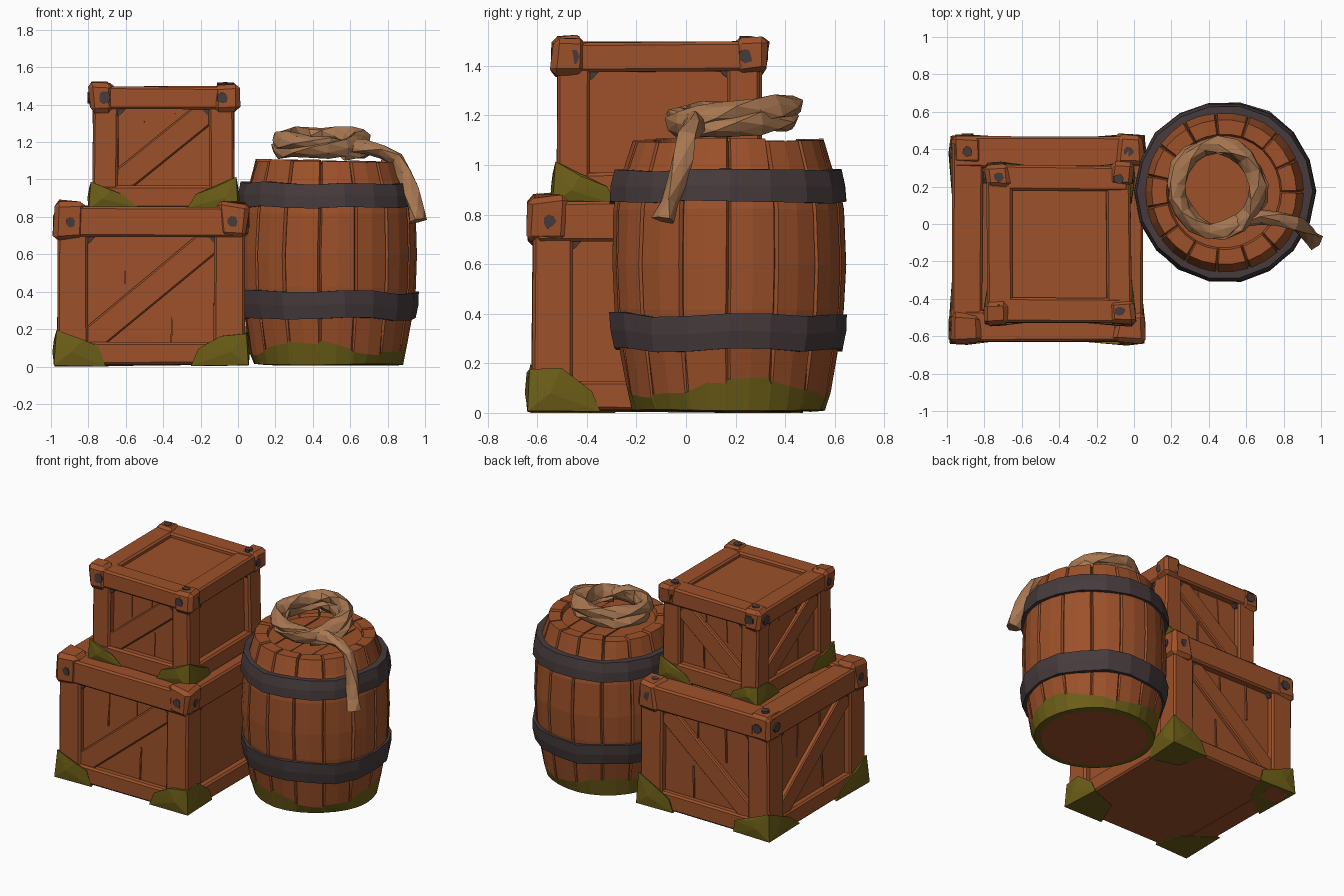
import bpy, bmesh, math, random
from mathutils import Vector, noise

if "Cube" in bpy.data.objects:
    bpy.data.objects.remove(bpy.data.objects["Cube"])

random.seed(4)

def material(name, rgb):
    m = bpy.data.materials.new(name)
    m.diffuse_color = (*rgb, 1)
    m.use_nodes = True
    m.node_tree.nodes["Principled BSDF"].inputs["Base Color"].default_value = m.diffuse_color
    return m

WOOD = material("brown_wood", (0.335, 0.082, 0.023))
IRON = material("grey_iron", (0.062, 0.043, 0.046))
MOSS = material("green_moss", (0.15, 0.112, 0.009))
ROPE = material("tan_rope", (0.39, 0.185, 0.083))

def finish(name, bm, mats, wobble=0.012, freq=2.5):
    """Turn a bmesh into a flat shaded object with a hand-made wobble."""
    bmesh.ops.recalc_face_normals(bm, faces=bm.faces)
    for v in bm.verts:
        v.co += noise.noise_vector(v.co * freq) * wobble
        v.co.z = max(v.co.z, 0)
    me = bpy.data.meshes.new(name)
    bm.to_mesh(me)
    bm.free()
    for m in mats:
        me.materials.append(m)
    ob = bpy.data.objects.new(name, me)
    bpy.context.collection.objects.link(ob)
    return ob

def merge(bm, piece, bevel):
    if bevel:
        bmesh.ops.bevel(piece, geom=piece.edges[:], offset=bevel, segments=1, affect='EDGES')
    tmp = bpy.data.meshes.new("tmp")
    piece.to_mesh(tmp)
    piece.free()
    bm.from_mesh(tmp)
    bpy.data.meshes.remove(tmp)

def box(bm, lo, hi, bevel=0.012):
    p = bmesh.new()
    bmesh.ops.create_cube(p, size=1)
    for v in p.verts:
        v.co = Vector([lo[i] + (v.co[i] + 0.5) * (hi[i] - lo[i]) for i in range(3)])
    merge(bm, p, bevel)

def prism(bm, place, pts, d0, d1, bevel=0):
    """Extrude a (u, z) outline from depth d0 to d1 on a crate side."""
    p = bmesh.new()
    a = [p.verts.new(place(u, d0, z)) for u, z in pts]
    b = [p.verts.new(place(u, d1, z)) for u, z in pts]
    p.faces.new(a)
    p.faces.new(b[::-1])
    for i in range(len(pts)):
        j = (i + 1) % len(pts)
        p.faces.new((a[i], b[i], b[j], a[j]))
    bmesh.ops.recalc_face_normals(p, faces=p.faces)
    merge(bm, p, bevel)

def blot(u, z, r):
    """Irregular seven sided outline for a worn nail head."""
    return [(u + q * math.cos(i * math.tau / 7), z + q * math.sin(i * math.tau / 7))
            for i in range(7) for q in (r * random.uniform(0.8, 1.15),)]

def crate(name, x0, x1, y0, y1, z0, z1, w, bh, moss):
    t = 0.045
    # recessed panels
    bm = bmesh.new()
    box(bm, (x0 + t, y0 + t, z0), (x1 - t, y1 - t, z1 - 0.03), 0)
    finish(name + "_panels", bm, [WOOD])
    # corner posts and chunky top corners
    posts, beams, corners = bmesh.new(), bmesh.new(), bmesh.new()
    c, o = w * 0.95, 0.018
    for sx in (0, 1):
        for sy in (0, 1):
            ax = x1 - w if sx else x0
            ay = y1 - w if sy else y0
            box(posts, (ax, ay, z0), (ax + w, ay + w, z1 - 0.02))
            bx = x1 - c + o if sx else x0 - o
            by = y1 - c + o if sy else y0 - o
            box(corners, (bx, by, z1 - bh - 0.01), (bx + c, by + c, z1 + 0.016), 0.024)
    # top and bottom rails
    for lo, hi, g in ((z1 - bh, z1, 0.01), (z0, z0 + 0.12, 0)):
        for a in (y0 - g, y1 + g - w):
            box(beams, (x0, a, lo), (x1, a + w, hi))
        for a in (x0 - g, x1 + g - w):
            box(beams, (a, y0 + 0.02, lo), (a + w, y1 - 0.02, hi))
    finish(name + "_posts", posts, [WOOD])
    finish(name + "_corner_blocks", corners, [WOOD], 0.024, 6)
    finish(name + "_rails", beams, [WOOD])
    # side details: braces, plank seams, nails and small inner corner brackets
    sides = {"front": (lambda u, d, z: (u, y0 - d, z), x0, x1),
             "back": (lambda u, d, z: (u, y1 + d, z), x0, x1),
             "left": (lambda u, d, z: (x0 - d, u, z), y1, y0),
             "right": (lambda u, d, z: (x1 + d, u, z), y0, y1)}
    braces, nails, seams = bmesh.new(), bmesh.new(), bmesh.new()
    for side, (place, ua, ub) in sides.items():
        s = 1 if ub > ua else -1
        a, b = ua + s * (w - 0.01), ub - s * (w - 0.01)
        za, zb, k = z0 + 0.11, z1 - bh + 0.01, 0.095
        if side != "right":
            prism(braces, place, [(a, za), (a + s * k, za), (b, zb - k), (b, zb),
                                  (b - s * k, zb), (a, za + k)], -t - 0.02, -0.015, 0.008)
            for f, lo, hi in ((0.3, 0.55, 1), (0.62, 0.75, 1), (0.66, 0.02, 0.4)):
                u, h = a + (b - a) * f, zb - za
                prism(seams, place, [(u - 0.005, za + h * lo), (u + 0.003, za + h * lo),
                                     (u + 0.006, za + h * hi), (u - 0.004, za + h * hi)], -t - 0.01, -t + 0.005)
        for u in (ua + s * w * 0.42, ub - s * w * 0.42):
            prism(nails, place, blot(u, z1 - bh * 0.48, random.uniform(0.028, 0.034)), 0, 0.025)
        for u, q in ((a, s), (b, -s)):
            prism(nails, place, [(u, zb), (u + q * 0.05, zb), (u + q * 0.02, zb - 0.035), (u, zb - 0.045)], -t, -0.012)
    # nails on the lid corners
    lid = lambda u, d, v: (u, v, z1 + d)
    for x in (x0 + w * .42, x1 - w * .42):
        for y in (y0 + w * .42, y1 - w * .42):
            prism(nails, lid, blot(x, y, 0.028), 0, 0.022)
    finish(name + "_braces", braces, [WOOD])
    finish(name + "_nails", nails, [IRON])
    finish(name + "_seams", seams, [WOOD])
    # moss lumps on the bottom corners
    bm = bmesh.new()
    for x, sx in ((x0, 1), (x1, -1)):
        for y, sy in ((y0, 1), (y1, -1)):
            p = bmesh.new()
            R = lambda: random.uniform(0.85, 1.15) * moss
            o = -0.018
            pts = [(o, o, 0), (o + .01, o + .01, R() * .8), (R() * .5, o, R() * .6), (o, R() * .5, R() * .65),
                   (R(), o + .01, R() * .4), (o + .01, R(), R() * .4), (R() * 1.2, o + .014, 0),
                   (o + .014, R() * 1.2, 0), (moss * .8, moss * .8, 0), (moss * .3, moss * .3, moss * .5),
                   (moss * .3, o - .008, moss * .3), (o - .008, moss * .3, moss * .3)]
            for q in pts:
                p.verts.new((x + sx * q[0], y + sy * q[1], z0 - 0.004 + q[2]))
            bmesh.ops.convex_hull(p, input=p.verts[:])
            loose = [v for v in p.verts if not v.link_faces]
            bmesh.ops.delete(p, geom=loose, context='VERTS')
            merge(bm, p, 0)
    finish(name + "_moss", bm, [MOSS])

crate("lower_crate", -0.963, 0.036, -0.62, 0.458, 0.006, 0.86, 0.165, 0.165, 0.245)
crate("upper_crate", -0.775, -0.022, -0.522, 0.305, 0.855, 1.495, 0.135, 0.12, 0.185)

CX, CY = 0.483, 0.172

def lathe(bm, rings, n, closed=False):
    """rings: functions of the column index giving (radius, z, angle)."""
    rows = []
    for f in rings:
        row = []
        for i in range(n):
            r, z, a = f(i)
            row.append(bm.verts.new((CX + r * math.cos(a), CY + r * math.sin(a), z)))
        rows.append(row)
    pairs = list(zip(rows, rows[1:])) + ([(rows[-1], rows[0])] if closed else [])
    for k, (lo, hi) in enumerate(pairs):
        for i in range(n):
            j = (i + 1) % n
            bm.faces.new((lo[i], lo[j], hi[j], hi[i])).material_index = k
    return rows

# barrel staves: four columns each, the first one being the groove
STAVES = 15
offs = (0, 0.05, 0.5, 0.95)
lift = [random.uniform(-0.008, 0.008) for _ in range(STAVES)]
profile = [(0.35, 0.008), (0.395, 0.012), (0.418, 0.1), (0.45, 0.28), (0.468, 0.42), (0.474, 0.6),
           (0.464, 0.82), (0.445, 0.93), (0.42, 0.99), (0.388, 1.1), (0.31, 1.1), (0.3, 1.075)]
def ring(k, r, z):
    def f(i):
        st, col = divmod(i, 4)
        a = (st + offs[col]) * math.tau / STAVES
        rr, zz = r, z
        if k == 2:
            zz += 0.035 * math.sin(3 * a + 1) + random.uniform(-0.012, 0.012)
        if 3 <= k <= 9 and col == 0:
            rr -= 0.015
        if k in (9, 10):
            zz += lift[st] - (0.02 if col == 0 else 0)
        return rr, zz, a
    return f
bm = bmesh.new()
rows = lathe(bm, [ring(k, r, z) for k, (r, z) in enumerate(profile)], STAVES * 4)
for f in bm.faces:
    f.material_index = 1 if f.material_index < 2 else 0   # mossy foot
bm.faces.new(rows[0][::-1]).material_index = 0
bm.faces.new(rows[-1]).material_index = 0
finish("barrel_staves", bm, [WOOD, MOSS], 0.008)

# lid plank seams
bm = bmesh.new()
for x in (-0.14, 0, 0.14):
    h = math.sqrt(0.28 ** 2 - x * x)
    box(bm, (CX + x - .003, CY - h, 1.06), (CX + x + .003, CY + h, 1.08), 0)
finish("barrel_lid_seams", bm, [WOOD], 0.008)

# iron hoops
for name, z0, z1, ra, rb in (("lower_hoop", 0.255, 0.4, 0.468, 0.486), ("upper_hoop", 0.85, 0.98, 0.482, 0.464)):
    bm = bmesh.new()
    n = 18
    j = [random.uniform(-0.009, 0.009) for _ in range(n)]
    sec = [(0.40, z0), (ra, z0), ((ra + rb) / 2 + 0.006, (z0 + z1) / 2), (rb, z1), (0.40, z1)]
    lathe(bm, [lambda i, r=r, z=z: (r + j[i] * 0.6, z + j[(i * 5) % n], i * math.tau / n) for r, z in sec], n, True)
    for f in bm.faces:
        f.material_index = 0
    finish(name, bm, [IRON], 0.012, 3)

# rope: two coils, then a tail hanging over the rim
path = []
turns, start = 34, math.radians(-60)
for i in range(turns + 1):
    a = start - 2 * math.tau * (1 - i / turns)
    r = 0.222 + 0.012 * math.sin(2.3 * a)
    y = r * math.sin(a)
    s = min(1, max(0, (i / turns - 0.35) / 0.25))
    path.append(Vector((0.445 + r * math.cos(a), 0.195 + y, 1.162 + 0.053 * s + 0.1 * y - (0.02 if i == turns else 0))))
path += [Vector(p) for p in ((0.67, 0.035, 1.17), (0.77, 0.03, 1.15), (0.85, 0.005, 1.11), (0.895, -0.015, 1.03),
                             (0.925, -0.04, 0.94), (0.945, -0.065, 0.85), (0.957, -0.085, 0.775))]
bm = bmesh.new()
prev = None
SIDES = 6
for i, p in enumerate(path):
    t = (path[min(i + 1, len(path) - 1)] - path[max(i - 1, 0)]).normalized()
    side = t.cross(Vector((0.2, -0.1, 1))).normalized()
    up = side.cross(t)
    size = (0.047 if i < turns else 0.04) * random.uniform(0.92, 1.1)
    if i == len(path) - 1:
        size = 0.052
    row = []
    for k in range(SIDES):
        a = k * math.tau / SIDES + i * 0.5
        r = size * (1.08 if k % 2 else 0.82)
        row.append(bm.verts.new(p + (side * math.cos(a) + up * math.sin(a)) * r))
    if prev:
        for k in range(SIDES):
            m = (k + 1) % SIDES
            bm.faces.new((prev[k], prev[m], row[m], row[k]))
    else:
        bm.faces.new(row[::-1])
    prev = row
bm.faces.new(prev)
bmesh.ops.triangulate(bm, faces=bm.faces[:])
finish("rope_coil", bm, [ROPE], 0.012, 6)
